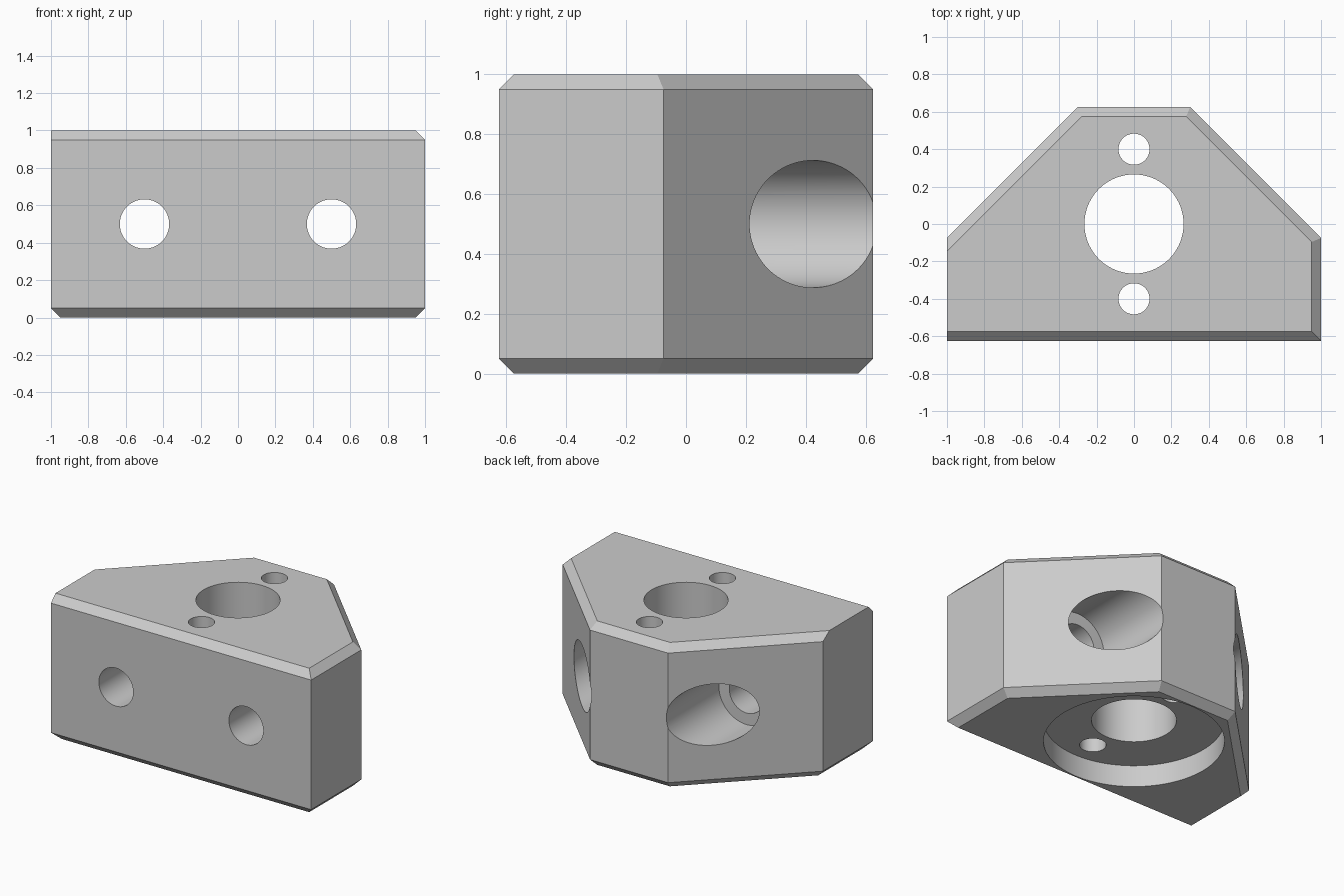
import bpy, bmesh, math

cube = bpy.data.objects.get("Cube")
if cube:
    bpy.data.objects.remove(cube, do_unlink=True)

CHAMFER = 0.05

grey = bpy.data.materials.new("plain_grey")
grey.use_nodes = True
colour = (0.6, 0.6, 0.6, 1)
grey.diffuse_color = colour
grey.node_tree.nodes["Principled BSDF"].inputs["Base Color"].default_value = colour

# Block: half outline mirrored, then extruded upwards
half = [(1, -0.625), (1, -0.075), (0.3, 0.625)]
outline = half + [(-x, y) for x, y in reversed(half)]
bm = bmesh.new()
base = bm.faces.new([bm.verts.new((x, y, 0)) for x, y in outline])
top = bmesh.ops.extrude_face_region(bm, geom=[base])["geom"]
bmesh.ops.translate(bm, vec=(0, 0, 1),
                    verts=[g for g in top if isinstance(g, bmesh.types.BMVert)])
bmesh.ops.recalc_face_normals(bm, faces=bm.faces)


# Chamfer the rims, leaving the top edge of the right side square
def is_chamfered(edge):
    a, b = (v.co for v in edge.verts)
    level = abs(a.z - b.z) < 0.01
    square = a.z > 0.9 and max(a.x, b.x) < -0.9
    return level and not square


bmesh.ops.bevel(bm, geom=[e for e in bm.edges if is_chamfered(e)],
                offset=CHAMFER, segments=1, affect='EDGES')
bmesh.ops.recalc_face_normals(bm, faces=bm.faces)
mesh = bpy.data.meshes.new("mounting_block")
bm.to_mesh(mesh)
bm.free()
mesh.materials.append(grey)
block = bpy.data.objects.new("mounting_block", mesh)
bpy.context.collection.objects.link(block)


def drill(centre, radius, start, end, axis):
    """Cut a round hole through the block along y or z."""
    x, other = centre
    mid = (start + end) / 2
    place = (x, other, mid) if axis == 'z' else (x, mid, other)
    turn = (0, 0, 0) if axis == 'z' else (math.pi / 2, 0, 0)
    bpy.ops.mesh.primitive_cylinder_add(vertices=96, radius=radius, depth=end - start,
                                        location=place, rotation=turn)
    cutter = bpy.context.object
    cutter.name = "hole_cutter"
    cutter.hide_render = True
    cutter.data.materials.append(grey)
    cut = block.modifiers.new("hole", 'BOOLEAN')
    cut.operation = 'DIFFERENCE'
    cut.solver = 'EXACT'
    cut.object = cutter
    bpy.context.view_layer.objects.active = block
    bpy.ops.object.modifier_apply(modifier=cut.name)
    bpy.data.objects.remove(cutter, do_unlink=True)


# Round recess underneath and the central bore
drill((0, 0), 0.565, -0.2, 0.15, 'z')
drill((0, 0), 0.265, -0.3, 1.3, 'z')

# Small upright screw holes in front of and behind the bore
for y in (-0.4, 0.4):
    drill((0, y), 0.083, -0.3, 1.3, 'z')

# Bolt holes from the front, with wide counterbores on the slanted sides
for x in (-0.5, 0.5):
    drill((x, 0.5), 0.2125, 0.05, 1.0, 'y')
    drill((x, 0.5), 0.132, -1.0, 1.1, 'y')

bpy.ops.object.select_all(action='DESELECT')
block.select_set(True)
bpy.context.view_layer.objects.active = block
bpy.ops.object.shade_smooth_by_angle(angle=math.radians(25))
